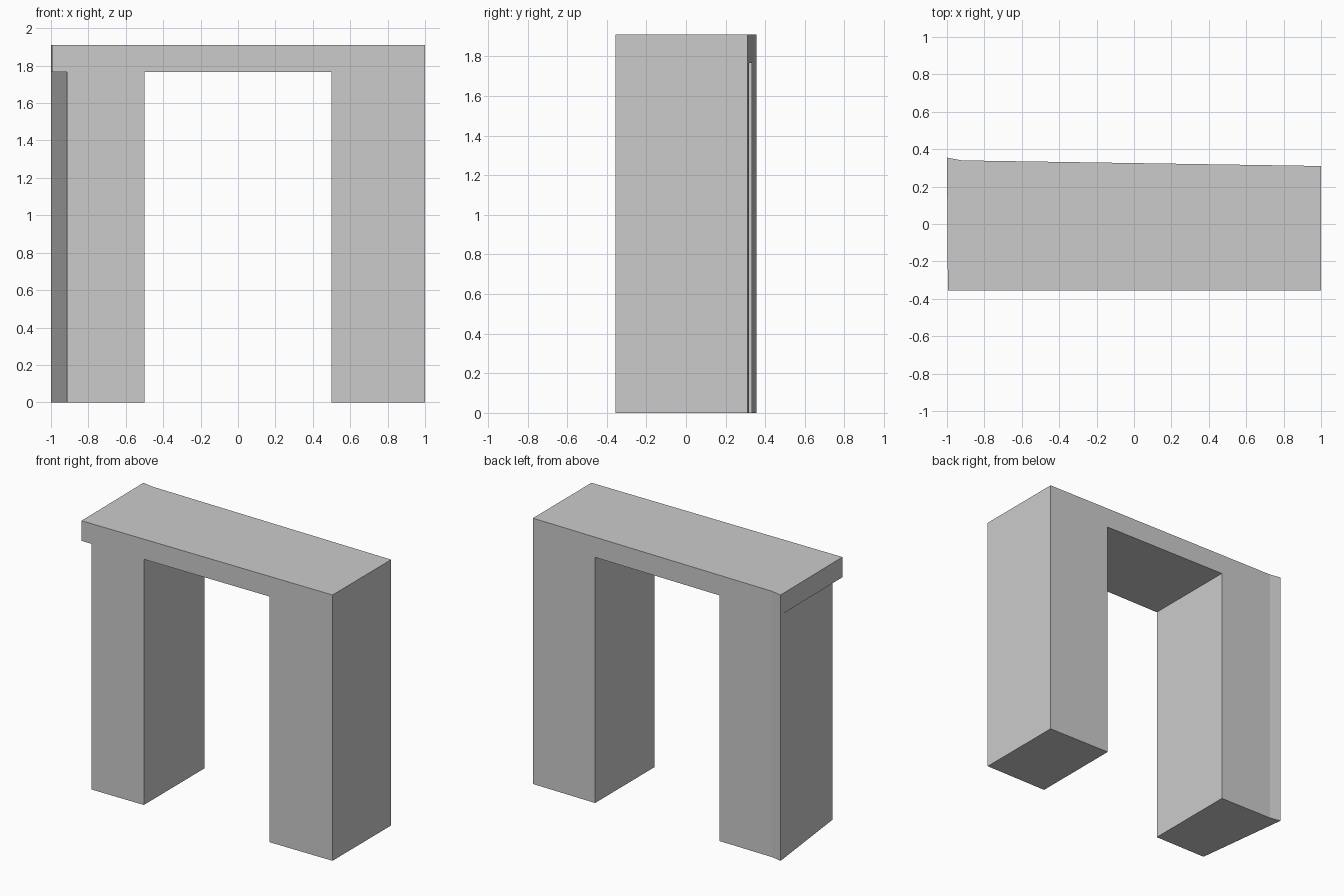
import bpy
import bmesh

cube = bpy.data.objects.get("Cube")
if cube:
    bpy.data.objects.remove(cube, do_unlink=True)

HEIGHT, LINTEL_BOTTOM = 1.91, 1.765

# Stone colour
grey = bpy.data.materials.new("plain grey")
grey.use_nodes = True
colour = (0.6, 0.6, 0.6, 1)
grey.diffuse_color = colour
grey.node_tree.nodes["Principled BSDF"].inputs["Base Color"].default_value = colour


def prism(name, plan, bottom, top):
    """Extrude a plan outline straight up from bottom to top."""
    bm = bmesh.new()
    base = bm.faces.new([bm.verts.new((x, y, bottom)) for x, y in plan])
    caps = bmesh.ops.extrude_face_region(bm, geom=[base])["geom"]
    verts = [v for v in caps if isinstance(v, bmesh.types.BMVert)]
    bmesh.ops.translate(bm, verts=verts, vec=(0, 0, top - bottom))
    bmesh.ops.recalc_face_normals(bm, faces=bm.faces)
    mesh = bpy.data.meshes.new(name)
    bm.to_mesh(mesh)
    bm.free()
    mesh.materials.append(grey)
    obj = bpy.data.objects.new(name, mesh)
    bpy.context.collection.objects.link(obj)
    return obj


def cut(target, cutter):
    """Subtract the cutter and discard it."""
    cutter.hide_render = True
    mod = target.modifiers.new(cutter.name, "BOOLEAN")
    mod.operation, mod.solver, mod.object = "DIFFERENCE", "EXACT", cutter
    bpy.context.view_layer.objects.active = target
    bpy.ops.object.modifier_apply(modifier=mod.name)
    bpy.data.objects.remove(cutter, do_unlink=True)


# Whole block: flat front, slightly skewed back with a kink near the right end
arch = prism("doorway_arch", [(-0.995, -0.355), (1, -0.355), (1, 0.31),
                              (-0.92, 0.34), (-1, 0.355)], 0, HEIGHT)

# Opening between the two posts
cut(arch, prism("opening_cutter", [(-0.5, -0.6), (0.5, -0.6), (0.5, 0.6), (-0.5, 0.6)],
                -0.2, LINTEL_BOTTOM))

# Tapered recess that leaves the lintel overhanging the right post
cut(arch, prism("right_post_taper_cutter", [(-1.2, -0.4), (-0.909, -0.4),
                                            (-1.0062, 0.4), (-1.2, 0.4)],
                -0.2, LINTEL_BOTTOM))
